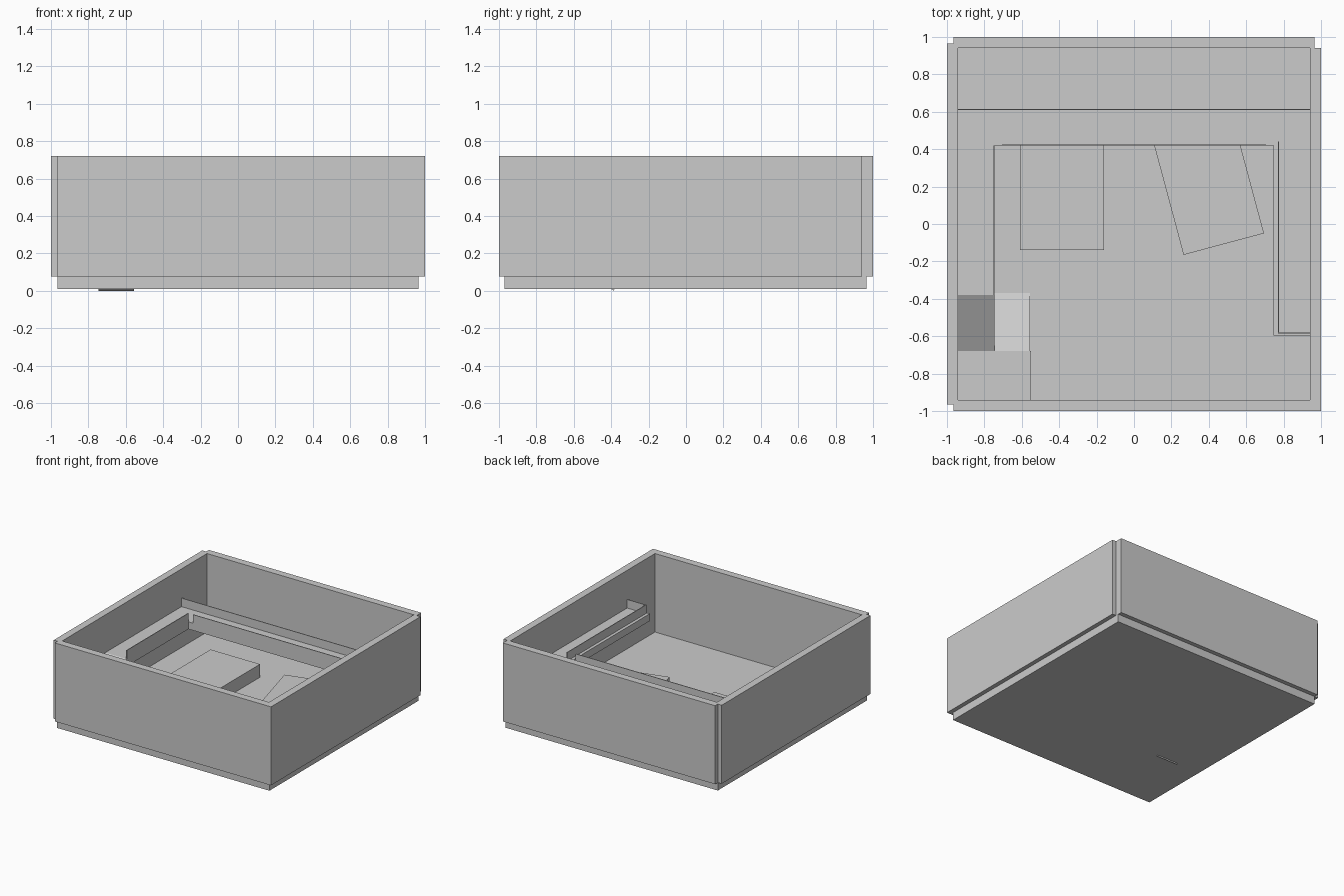
import bpy, bmesh, math
from mathutils import Matrix

if "Cube" in bpy.data.objects:
    bpy.data.objects.remove(bpy.data.objects["Cube"])


def box(name, x0, x1, y0, y1, z0, z1, turn=0.0, pivot=(0, 0, 0)):
    """Axis-aligned box from its limits, optionally turned about a vertical axis at pivot."""
    bm = bmesh.new()
    bmesh.ops.create_cube(bm, size=1)
    for v in bm.verts:
        v.co = (x0 + (v.co.x + .5) * (x1 - x0),
                y0 + (v.co.y + .5) * (y1 - y0),
                z0 + (v.co.z + .5) * (z1 - z0))
    if turn:
        bmesh.ops.rotate(bm, verts=bm.verts, cent=pivot,
                         matrix=Matrix.Rotation(turn, 3, 'Z'))
    return finish(name, bm)


def ramp(name, x0, x1, profile):
    """Extrude a y-z profile along x."""
    bm = bmesh.new()
    face = bm.faces.new([bm.verts.new((x0, y, z)) for y, z in profile])
    new = bmesh.ops.extrude_face_region(bm, geom=[face])["geom"]
    verts = [g for g in new if isinstance(g, bmesh.types.BMVert)]
    bmesh.ops.translate(bm, verts=verts, vec=(x1 - x0, 0, 0))
    bmesh.ops.recalc_face_normals(bm, faces=bm.faces)
    return finish(name, bm)


def finish(name, bm):
    mesh = bpy.data.meshes.new(name)
    bm.to_mesh(mesh)
    bm.free()
    obj = bpy.data.objects.new(name, mesh)
    bpy.context.collection.objects.link(obj)
    return obj


OUT, STEP, IN = 1.0, .965, .94      # outer wall, floor edge, inner wall
FLOOR, TOP = .075, .72
SLAB0, SLAB1, RAIL = .35, .41, .48  # gallery underside, gallery top, rail top
EDGE = .745                         # inner edge of the side galleries
T = .006                            # rail thickness

# Base floor and outer walls, with notched corners
box("floor", -STEP, STEP, -.97, STEP, .01, FLOOR)
box("front_wall", -STEP, OUT, -OUT, -IN, FLOOR, TOP)
box("back_wall", -STEP, STEP, IN, OUT, FLOOR, TOP)
box("left_wall", -OUT, -IN, -STEP, STEP, FLOOR, TOP)
box("right_wall", IN, OUT, -IN, IN, FLOOR, TOP)

# Raised gallery on three sides, open beneath
box("left_gallery", -IN, -EDGE, -.38, .42, SLAB0, SLAB1)
box("back_gallery", -IN, IN, .42, .615, SLAB0, SLAB1)
box("right_gallery", EDGE, IN, -.595, .42, SLAB0, SLAB1)

# Low rails along the gallery edges
box("left_rail", -EDGE - T, -EDGE, -.38, .42, SLAB1, RAIL)
box("back_inner_rail", -.705, .705, .42, .42 + T, SLAB1, RAIL)
box("back_outer_rail", -IN, IN, .615 - T, .615, SLAB1, RAIL)
box("right_rail", .77, .77 + T, -.585, .44, SLAB1, RAIL)
box("right_end_rail", .77, IN, -.585, -.585 + T, SLAB1, RAIL)

# Two-flight stair: ramp, landing, ramp
MID = .24
box("stair_landing", -IN, -.55, -IN, -.68, MID - .06, MID)
ramp("lower_ramp", -.745, -.555,
     [(-.68, MID), (-.37, FLOOR), (-.385, 0), (-.68, MID - .06)])
ramp("upper_ramp", -IN, -EDGE,
     [(-.68, MID), (-.38, SLAB1), (-.38, SLAB0), (-.68, MID - .06)])

# Two low platforms on the floor, one turned
box("straight_platform", -.61, -.16, -.14, .515, FLOOR, .182)
box("turned_platform", .265, .71, -.165, .49, FLOOR, .182,
    math.radians(15), (.265, -.165, 0))
